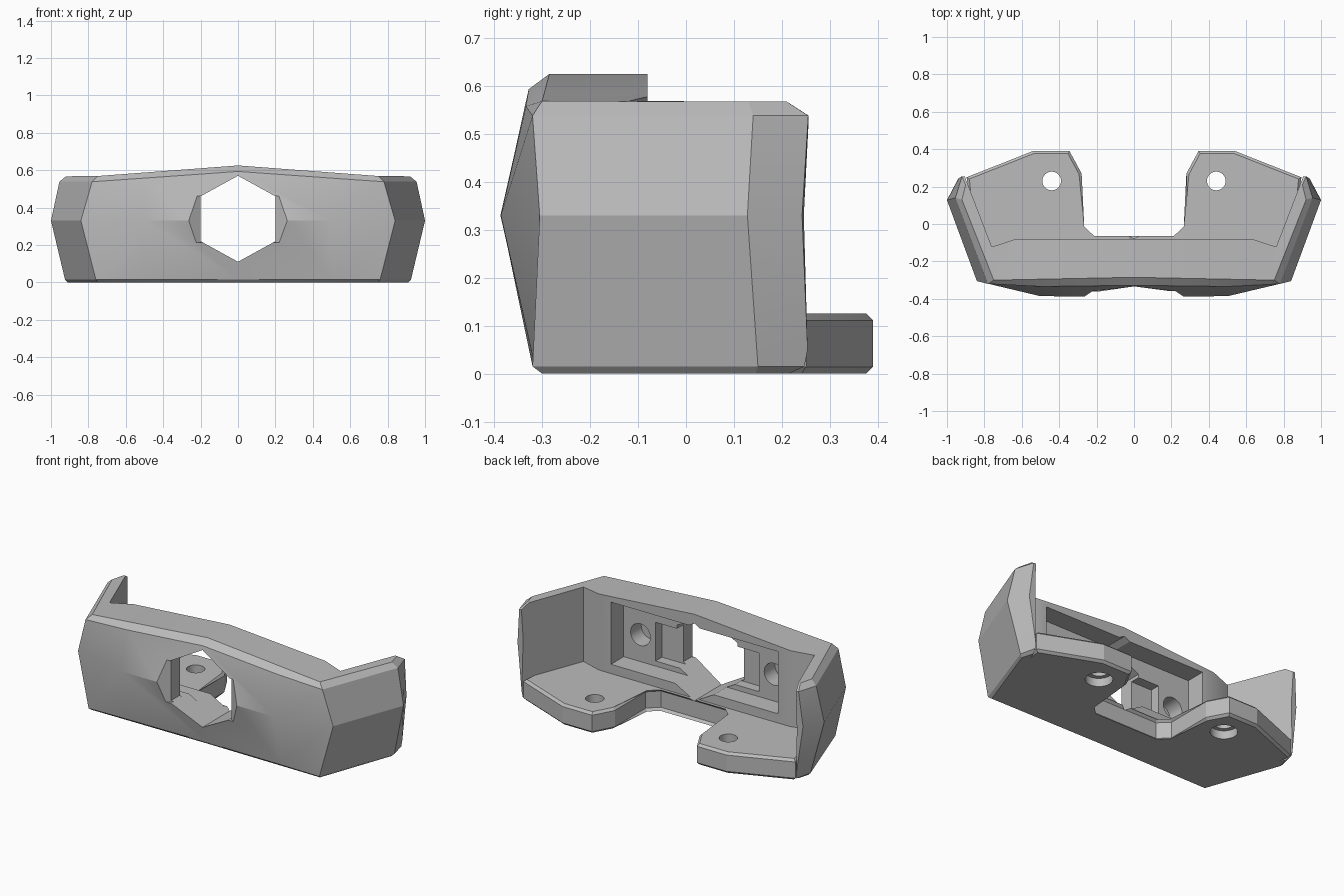
import bpy, bmesh, math

cube = bpy.data.objects.get("Cube")
if cube:
    bpy.data.objects.remove(cube, do_unlink=True)

grey = bpy.data.materials.new("plain_grey")
grey.use_nodes = True
COLOUR = (0.5, 0.5, 0.5, 1)
grey.diffuse_color = COLOUR
grey.node_tree.nodes["Principled BSDF"].inputs["Base Color"].default_value = COLOUR


def finish(name, bm):
    bmesh.ops.recalc_face_normals(bm, faces=bm.faces[:])
    mesh = bpy.data.meshes.new(name)
    bm.to_mesh(mesh)
    bm.free()
    mesh.materials.append(grey)
    obj = bpy.data.objects.new(name, mesh)
    bpy.context.collection.objects.link(obj)
    return obj


def mirrored(half):
    """Close a half outline across x = 0."""
    return half + [(-p[0], *p[1:]) for p in reversed(half) if p[0] > 0]


def prism(name, outline, low, high, axis="z", bevel=0):
    """Extrude an outline along z, or an xz outline along y."""
    bm = bmesh.new()
    place = (lambda a, b, t: (a, b, t)) if axis == "z" else (lambda a, b, t: (a, t, b))
    rings = [[bm.verts.new(place(a, b, t)) for a, b in outline] for t in (low, high)]
    n = len(outline)
    caps = [bm.faces.new(r) for r in rings]
    for i in range(n):
        j = (i + 1) % n
        bm.faces.new((rings[0][i], rings[0][j], rings[1][j], rings[1][i]))
    if bevel:
        edges = [e for f in caps for e in f.edges]
        bmesh.ops.bevel(bm, geom=edges, offset=bevel, segments=1, affect="EDGES")
    return finish(name, bm)


def box(name, x, y0, y1, z0, z1):
    return prism(name, [(-x, y0), (x, y0), (x, y1), (-x, y1)], z0, z1)


def cylinder(name, x, y, radius, low, high, axis="z"):
    ring = [(x + radius * math.cos(i * math.tau / 32),
             y + radius * math.sin(i * math.tau / 32)) for i in range(32)]
    return prism(name, ring, low, high, axis)


def combine(target, tool, operation="DIFFERENCE"):
    mod = target.modifiers.new("combine", "BOOLEAN")
    mod.operation = operation
    mod.solver = "EXACT"
    mod.object = tool
    bpy.ops.object.select_all(action="DESELECT")
    bpy.context.view_layer.objects.active = target
    target.select_set(True)
    bpy.ops.object.modifier_apply(modifier=mod.name)
    bpy.data.objects.remove(tool, do_unlink=True)


def level(z, front, shoulder, corner, side, rear, back, crest=0):
    """One horizontal section; crest lifts the middle."""
    def lift(x):
        return z + crest * max(0, 1 - x / 0.77)
    half = [(0, front), (0.5, shoulder), corner, side, rear,
            (0.75, back), (0.5, back), (0, back)]
    return mirrored([(x, y, lift(x)) for x, y in half])


# Faceted shell, widest halfway up
sections = [
    level(0, -0.295, -0.298, (0.75, -0.3), (0.91, 0.145), (0.88, 0.245), 0.25),
    level(0.015, -0.31, -0.315, (0.76, -0.32), (0.925, 0.15), (0.9, 0.255), 0.26),
    level(0.33, -0.388, -0.386, (0.84, -0.305), (1, 0.128), (0.94, 0.242), 0.26),
    level(0.538, -0.328, -0.334, (0.78, -0.32), (0.955, 0.14), (0.92, 0.255), 0.26, 0.055),
    level(0.567, -0.285, -0.295, (0.75, -0.3), (0.92, 0.13), (0.9, 0.21), 0.21, 0.058),
]
bm = bmesh.new()
rings = [[bm.verts.new(p) for p in s] for s in sections]
n = len(rings[0])
for lower, upper in zip(rings, rings[1:]):
    for i in range(n):
        j = (i + 1) % n
        bm.faces.new((lower[i], lower[j], upper[j], upper[i]))
for ring in (rings[0], rings[-1]):
    for cap in ((0, 1, 6, 7), (1, 2, 5, 6), (2, 3, 4, 5)):
        bm.faces.new([ring[i] for i in cap])
        bm.faces.new([ring[-i] for i in cap])
shell = finish("bumper_shell", bm)

# Open rear between the side walls
interior = [(0.63, -0.08), (0.76, -0.122), (0.905, 0.255), (0.94, 0.35), (0.94, 1)]
combine(shell, prism("interior_cutter", mirrored(interior), -1, 2))

# Base plate with two rear lobes and a notch
plate = [(0.74, -0.25), (0.88, 0.1), (0.895, 0.25), (0.54, 0.39), (0.345, 0.39),
         (0.28, 0.27), (0.28, -0.02), (0.22, -0.077)]
combine(shell, prism("base_plate", mirrored(plate), 0, 0.125, bevel=0.014), "UNION")

# Rear pocket and its deeper middle
combine(shell, box("pocket_cutter", 0.55, -0.2, 0, 0.18, 0.55))
combine(shell, box("deep_pocket_cutter", 0.34, -0.26, -0.1, 0.21, 0.44))

# Six-sided window with flared sides
window = [(0, 0.11), (0.2, 0.22), (0.2, 0.46), (0, 0.57)]
combine(shell, prism("window_cutter", mirrored(window), -1, 0.1, "y"))
flare = [(0.19, -0.338), (0.295, -0.408)]
combine(shell, prism("flare_cutter", mirrored(flare), 0.212, 0.462))

# Screw holes in the pocket and countersunk holes in the plate
for side in (-1, 1):
    x = side * 0.44
    combine(shell, cylinder("pocket_hole_cutter", x, 0.34, 0.065, -0.3, -0.1, "y"))
    combine(shell, cylinder("plate_hole_cutter", x, 0.23, 0.05, -0.1, 0.3))
    combine(shell, cylinder("countersink_cutter", x, 0.23, 0.075, -0.1, 0.05))

bpy.ops.object.shade_smooth_by_angle(angle=math.radians(20))
